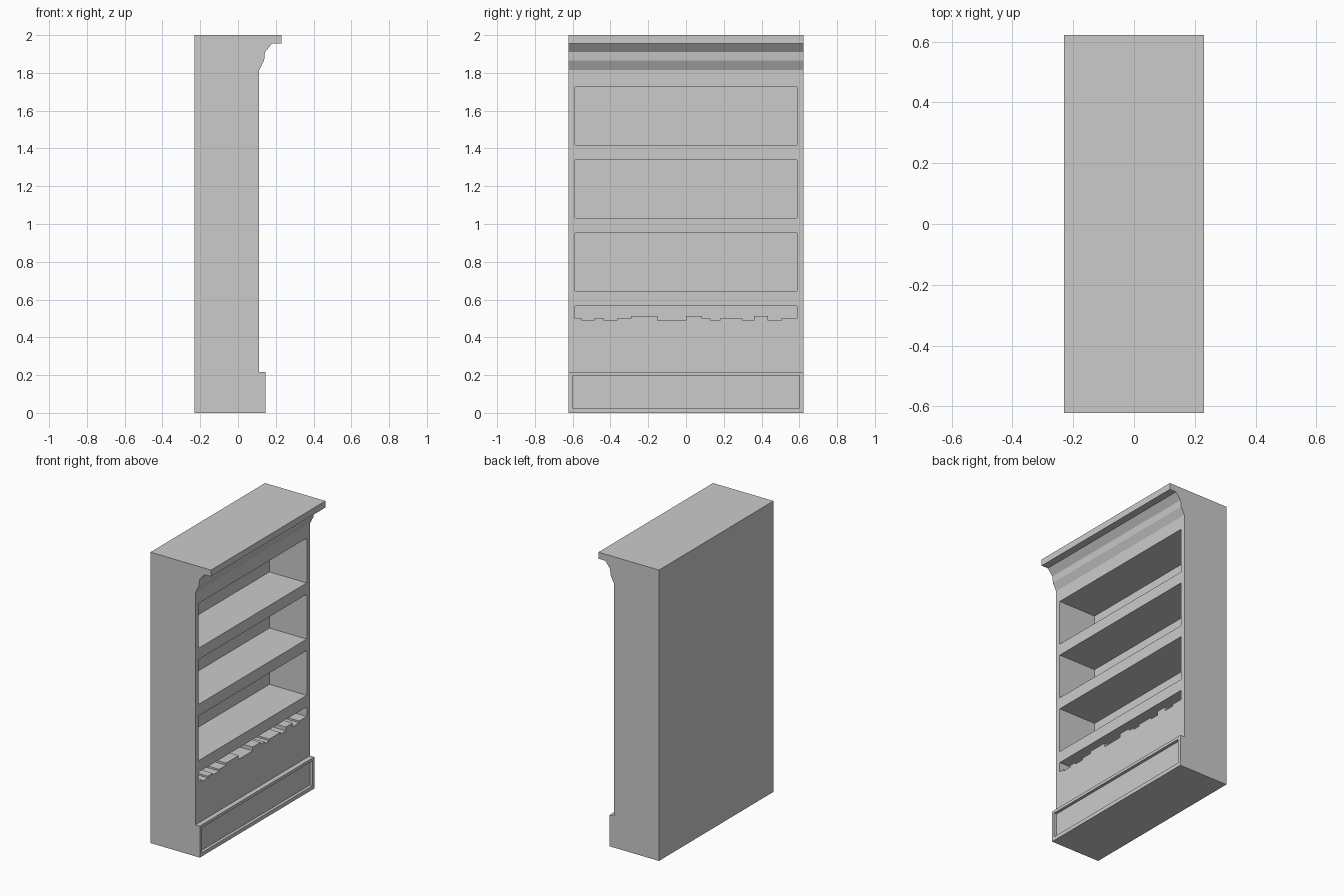
import bpy, bmesh
from mathutils import Vector

if "Cube" in bpy.data.objects:
    bpy.data.objects.remove(bpy.data.objects["Cube"])


def prism(name, points, to_3d, direction):
    """Extrude a flat outline into a closed solid."""
    bm = bmesh.new()
    face = bm.faces.new([bm.verts.new(to_3d(a, b)) for a, b in points])
    res = bmesh.ops.extrude_face_region(bm, geom=[face])
    verts = [g for g in res["geom"] if isinstance(g, bmesh.types.BMVert)]
    bmesh.ops.translate(bm, verts=verts, vec=Vector(direction))
    bmesh.ops.recalc_face_normals(bm, faces=bm.faces)
    mesh = bpy.data.meshes.new(name)
    bm.to_mesh(mesh)
    bm.free()
    obj = bpy.data.objects.new(name, mesh)
    bpy.context.collection.objects.link(obj)
    return obj


def front_cutter(name, outline, x_back):
    """Cutter with a (y, z) outline, running out through the open front."""
    return prism(name, outline, lambda y, z: (x_back, y, z), (0.3 - x_back, 0, 0))


def rect(half_width, low, high):
    return [(-half_width, low), (half_width, low), (half_width, high), (-half_width, high)]


# Case: side profile with plinth and stepped cornice
HALF_Y = 0.622
profile = [(-0.23, 0), (0.145, 0), (0.145, 0.217), (0.112, 0.217),
           (0.112, 1.815), (0.138, 1.865), (0.143, 1.91), (0.18, 1.955),
           (0.23, 1.955), (0.23, 2.0), (-0.23, 2.0)]
case = prism("bookcase", profile, lambda x, z: (x, -HALF_Y, z), (0, 2 * HALF_Y, 0))

# Three open shelves and the shallow plinth panel
OPEN_Y, BACK_X = 0.587, -0.172
cutters = [front_cutter("shelf_opening", rect(OPEN_Y, z, z + 0.308), BACK_X)
           for z in (0.645, 1.032, 1.418)]
cutters.append(front_cutter("plinth_panel_recess", rect(0.602, 0.026, 0.197), 0.125))

# Filled bottom shelf: gap above a row of uneven book tops (right edge, height)
books = [(-0.55, 0.50), (-0.487, 0.488), (-0.435, 0.50), (-0.365, 0.488),
         (-0.29, 0.50), (-0.152, 0.514), (0.0, 0.488), (0.085, 0.514),
         (0.13, 0.50), (0.18, 0.488), (0.30, 0.50), (0.36, 0.488),
         (0.433, 0.514), (0.505, 0.488), (OPEN_Y, 0.50)]
skyline, y = [], -OPEN_Y
for y_end, z in books:
    skyline += [(y, z), (y_end, z)]
    y = y_end
skyline += [(OPEN_Y, 0.566), (-OPEN_Y, 0.566)]
cutters.append(front_cutter("book_top_gap", skyline, BACK_X))

# Carve the openings
for cutter in cutters:
    mod = case.modifiers.new(cutter.name, "BOOLEAN")
    mod.operation = "DIFFERENCE"
    mod.solver = "EXACT"
    mod.object = cutter
    cutter.hide_render = True
bpy.context.view_layer.update()
carved = bpy.data.meshes.new_from_object(
    case.evaluated_get(bpy.context.evaluated_depsgraph_get()))
case.modifiers.clear()
case.data = carved
for cutter in cutters:
    bpy.data.objects.remove(cutter)
